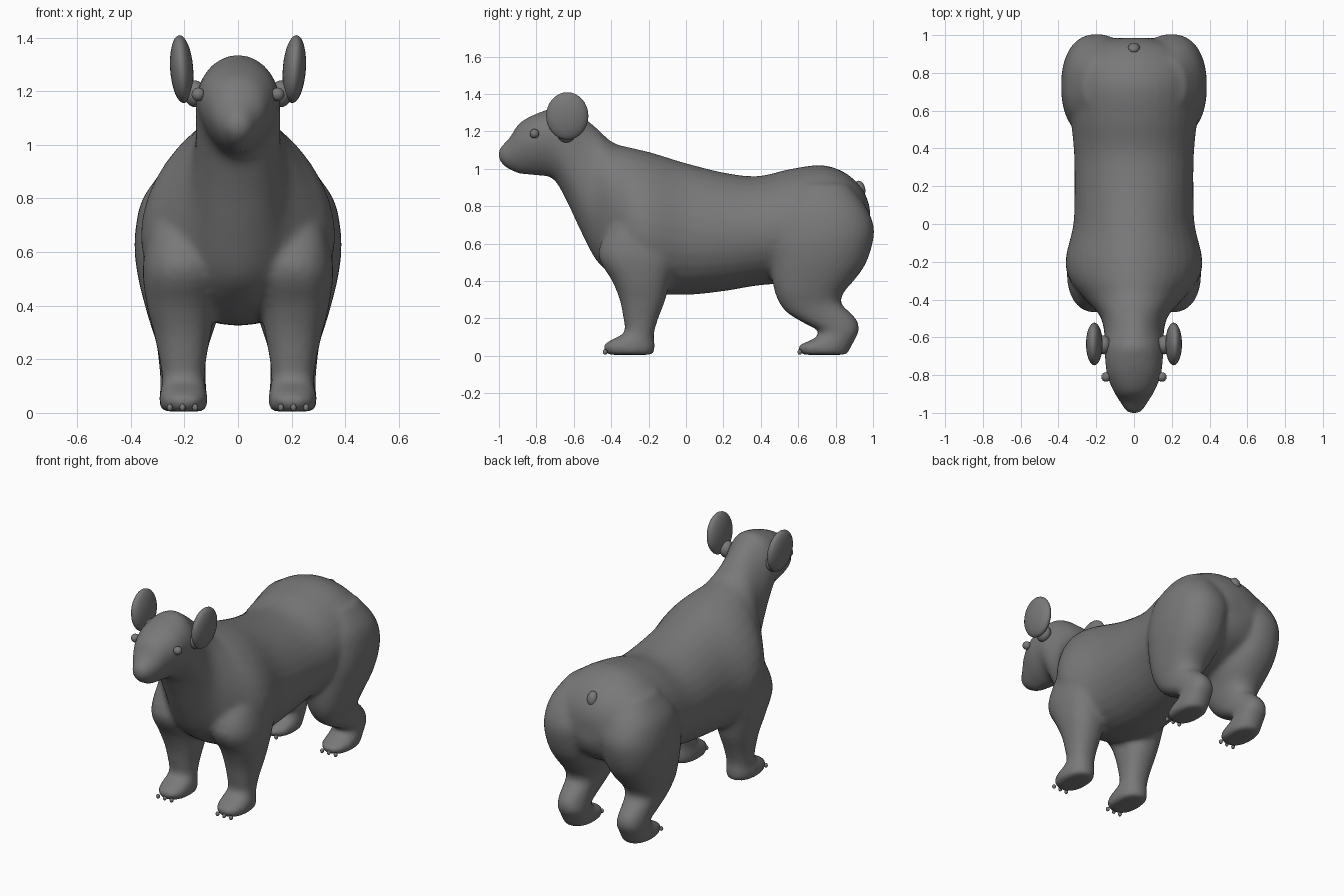
import bpy, bmesh, math
from mathutils import Vector

grey = bpy.data.materials.new("dark grey")
grey.diffuse_color = (0.19, 0.19, 0.19, 1)


def resample(rows, sub=4):
    """Catmull-Rom interpolation between cross-sections."""
    pts = [Vector(r) for r in rows]
    pts = [pts[0]] + pts + [pts[-1]]
    out = []
    for a, b, c, d in zip(pts, pts[1:], pts[2:], pts[3:]):
        for i in range(sub):
            t = i / sub
            out.append(0.5 * (2 * b + (c - a) * t + (2 * a - 5 * b + 4 * c - d) * t * t
                              + (3 * b - a - 3 * c + d) * t ** 3))
    return out + [pts[-1]]


def loft(bm, rings):
    """Closed skin over a list of rings of points."""
    vs = [[bm.verts.new(p) for p in ring] for ring in rings]
    n = len(vs[0])
    for a, b in zip(vs, vs[1:]):
        for i in range(n):
            bm.faces.new((a[i], a[(i + 1) % n], b[(i + 1) % n], b[i]))
    bm.faces.new(vs[0][::-1])
    bm.faces.new(vs[-1])


ANG = [2 * math.pi * i / 32 for i in range(32)]


def sp(v, e):
    return math.copysign(abs(v) ** e, v)


def trunk(bm, rows):
    # rows: y, top z, bottom z, half width, egg (positive = heavier below)
    rings = []
    for y, top, bot, hw, egg in resample(rows):
        rings.append([(hw * math.sin(t) * (1 - egg * math.cos(t)), y,
                       (top + bot) / 2 + (top - bot) / 2 * math.cos(t)) for t in ANG])
    loft(bm, rings)


def leg(bm, rows, side):
    # rows: z, front y, back y, inner x, outer x
    rings = []
    for z, y0, y1, x0, x1 in resample(rows):
        rings.append([(side * ((x0 + x1) / 2 + (x1 - x0) / 2 * sp(math.cos(t), 0.88)),
                       (y0 + y1) / 2 + (y1 - y0) / 2 * sp(math.sin(t), 0.88), z) for t in ANG])
    loft(bm, rings)


# Head, neck, torso and rump
TRUNK = [(-1.003, 1.10, 1.055, 0.025, 0), (-0.98, 1.13, 1.02, 0.05, 0),
         (-0.94, 1.17, 0.993, 0.075, -0.1), (-0.89, 1.245, 0.973, 0.105, -0.2),
         (-0.80, 1.295, 0.963, 0.14, -0.22), (-0.71, 1.325, 0.945, 0.152, -0.15),
         (-0.64, 1.335, 0.83, 0.158, -0.1), (-0.56, 1.285, 0.66, 0.16, 0),
         (-0.48, 1.22, 0.51, 0.185, 0.05), (-0.39, 1.14, 0.43, 0.265, 0.12),
         (-0.29, 1.112, 0.37, 0.34, 0.16), (-0.18, 1.085, 0.335, 0.358, 0.15),
         (0.0, 1.03, 0.325, 0.32, 0.1), (0.2, 0.98, 0.345, 0.315, 0.05),
         (0.38, 0.96, 0.375, 0.318, 0.03), (0.55, 0.997, 0.39, 0.335, 0.03),
         (0.72, 1.02, 0.42, 0.35, 0.05), (0.84, 0.985, 0.47, 0.33, 0.05),
         (0.92, 0.92, 0.52, 0.27, 0.05), (0.965, 0.85, 0.58, 0.17, 0),
         (0.985, 0.78, 0.64, 0.08, 0)]
FRONT = [(0.75, -0.38, -0.10, 0.10, 0.32), (0.55, -0.47, -0.04, 0.06, 0.355),
         (0.40, -0.395, -0.085, 0.085, 0.34), (0.30, -0.355, -0.11, 0.10, 0.315),
         (0.20, -0.335, -0.148, 0.118, 0.293), (0.125, -0.33, -0.17, 0.125, 0.283),
         (0.085, -0.40, -0.17, 0.118, 0.288), (0.05, -0.445, -0.165, 0.112, 0.295),
         (0.005, -0.42, -0.175, 0.12, 0.285)]
HIND = [(0.92, 0.60, 0.87, 0.06, 0.27), (0.80, 0.51, 0.96, 0.025, 0.355),
        (0.69, 0.47, 1.005, 0.01, 0.382), (0.59, 0.455, 0.995, 0.015, 0.385),
        (0.49, 0.455, 0.96, 0.03, 0.37), (0.41, 0.46, 0.905, 0.05, 0.35),
        (0.34, 0.475, 0.845, 0.08, 0.33), (0.28, 0.50, 0.83, 0.10, 0.31),
        (0.23, 0.54, 0.88, 0.115, 0.30), (0.18, 0.62, 0.92, 0.12, 0.295),
        (0.13, 0.71, 0.925, 0.12, 0.29), (0.09, 0.68, 0.905, 0.118, 0.29),
        (0.05, 0.597, 0.885, 0.112, 0.295), (0.005, 0.62, 0.86, 0.12, 0.285)]

bm = bmesh.new()
trunk(bm, TRUNK)
for s in (-1, 1):
    leg(bm, FRONT, s)
    leg(bm, HIND, s)
bmesh.ops.recalc_face_normals(bm, faces=bm.faces)
me = bpy.data.meshes.new("body")
bm.to_mesh(me)
bm.free()
me.materials.append(grey)
body = bpy.data.objects.new("body", me)
bpy.context.collection.objects.link(body)
# Fuse the parts into one soft skin
rm = body.modifiers.new("fuse", 'REMESH')
rm.mode = 'VOXEL'
rm.voxel_size = 0.016
rm.use_smooth_shade = True
sm = body.modifiers.new("soften", 'SMOOTH')
sm.factor = 0.5
sm.iterations = 8


def ball(name, loc, size, rot=(0, 0, 0), seg=24):
    bpy.ops.mesh.primitive_uv_sphere_add(segments=seg, ring_count=seg // 2, location=loc, rotation=rot)
    o = bpy.context.object
    o.name = name
    o.scale = size
    o.data.materials.append(grey)
    bpy.ops.object.shade_smooth()
    return o


for s, side in ((-1, "left"), (1, "right")):
    # Ear disc with its short stem
    ball(side + "_ear", (s * 0.21, -0.635, 1.282), (0.043, 0.113, 0.127), (0, s * math.radians(4), 0), 32)
    ball(side + "_ear_stem", (s * 0.16, -0.64, 1.19), (0.04, 0.05, 0.05))
    ball(side + "_eye", (s * 0.148, -0.81, 1.188), (0.025, 0.025, 0.025))
    # Three small claws per foot
    for name, y in (("front", -0.432), ("hind", 0.608)):
        for i, x in enumerate((0.16, 0.207, 0.254)):
            ball(f"{side}_{name}_claw_{i + 1}", (s * x, y, 0.02), (0.011, 0.012, 0.014), seg=12)

# Stub tail
ball("tail", (0, 0.93, 0.892), (0.032, 0.028, 0.045), (math.radians(15), 0, 0))
